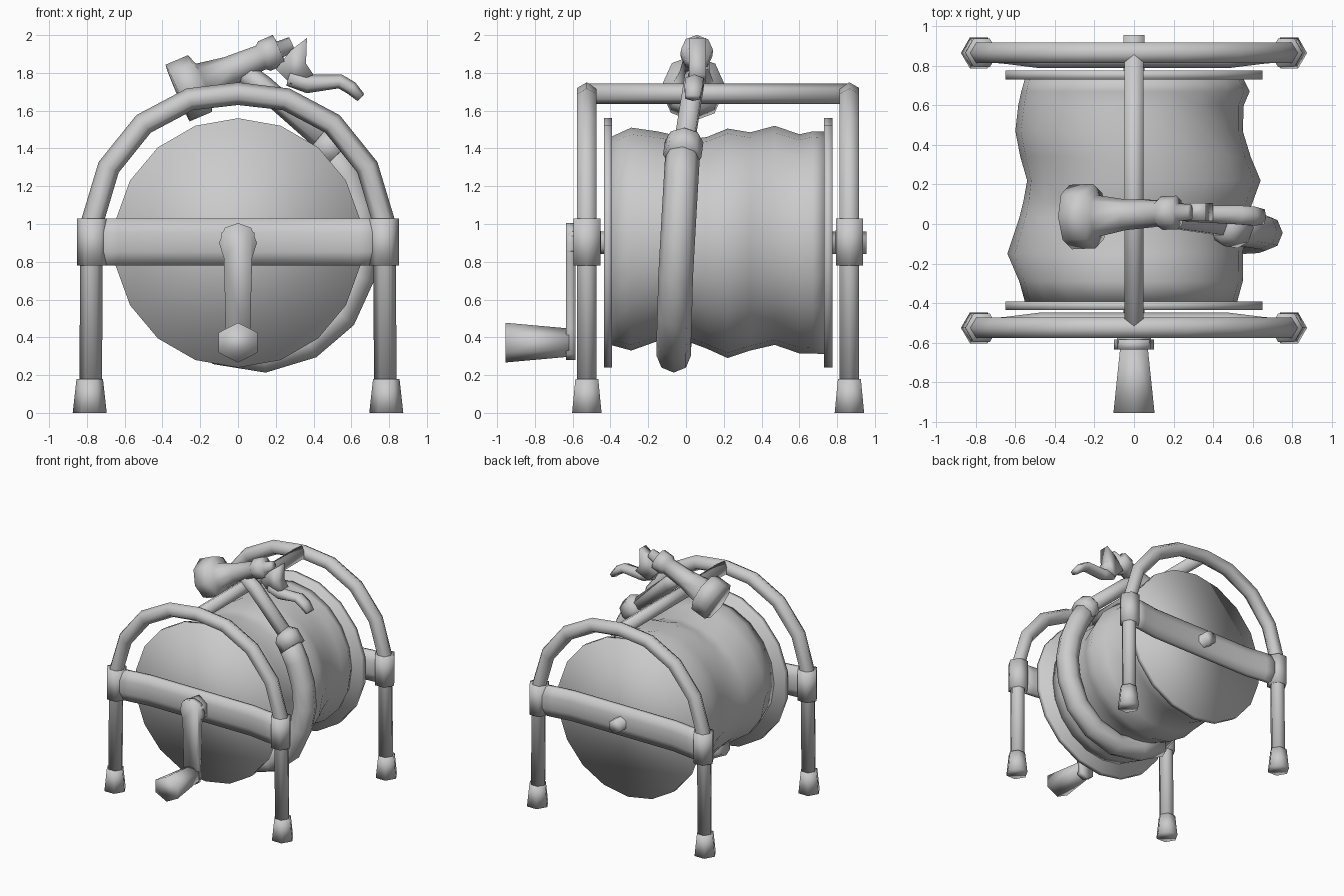
import bpy, bmesh, math
from mathutils import Vector

cube = bpy.data.objects.get("Cube")
if cube:
    bpy.data.objects.remove(cube, do_unlink=True)

grey = bpy.data.materials.new("plain grey")
grey.use_nodes = True
grey.diffuse_color = (0.6, 0.6, 0.6, 1)
grey.node_tree.nodes["Principled BSDF"].inputs["Base Color"].default_value = (0.6, 0.6, 0.6, 1)


def loft(name, rings):
    """Skin a list of point rings, cap both ends and shade smooth."""
    bm = bmesh.new()
    loops = [[bm.verts.new(p) for p in ring] for ring in rings]
    n = len(loops[0])
    for a, b in zip(loops, loops[1:]):
        for i in range(n):
            j = (i + 1) % n
            bm.faces.new((a[i], a[j], b[j], b[i]))
    bm.faces.new(loops[0])
    bm.faces.new(loops[-1])
    bmesh.ops.recalc_face_normals(bm, faces=bm.faces)
    for face in bm.faces:
        face.smooth = True
    mesh = bpy.data.meshes.new(name)
    bm.to_mesh(mesh)
    bm.free()
    mesh.materials.append(grey)
    bpy.context.collection.objects.link(bpy.data.objects.new(name, mesh))


def tube(name, path, radii, side=(0, 1, 0), sides=6, turn=0.0):
    """Sweep a polygon along a path; a radius may be one number or (across, sideways)."""
    pts = [Vector(p) for p in path]
    if not isinstance(radii, list):
        radii = [radii] * len(pts)
    rings = []
    for k, (p, r) in enumerate(zip(pts, radii)):
        before = (p - pts[k - 1]).normalized() if k else Vector()
        after = (pts[k + 1] - p).normalized() if k + 1 < len(pts) else Vector()
        t = (before + after).normalized()
        u = t.cross(Vector(side)).normalized()
        v = u.cross(t)
        ru, rv = r if isinstance(r, tuple) else (r, r)
        steps = [math.tau * (i + turn) / sides for i in range(sides)]
        rings.append([p + u * ru * math.cos(a) + v * rv * math.sin(a) for a in steps])
    loft(name, rings)


HUB = 0.9
# Half of the arched frame, from foot to crown, as (x, z)
half = [(0.78, 0.12), (0.775, 1.0), (0.685, 1.3), (0.5, 1.53), (0.255, 1.66)]
arch = [(-x, z) for x, z in half] + [(0, 1.69)] + half[::-1]

# End frames with feet, collars and cross bars that step in toward the drum
for end, y, inward in (("front", -0.525, 1), ("back", 0.865, -1)):
    tube(end + "_arch", [(x, y, z) for x, z in arch], 0.06)
    for label, s in (("left", 1), ("right", -1)):
        tube(f"{end}_{label}_foot", [(s * 0.785, y, 0), (s * 0.785, y, 0.18)], [0.09, 0.07])
        tube(f"{end}_{label}_collar", [(s * 0.77, y, 0.78), (s * 0.77, y, 1.03)], 0.083)
    bar = [(0.75, 0.05, 0), (0.64, 0.05, 0.01), (0.48, 0.047, 0.033)]
    bar = [(-x, d, o) for x, d, o in bar] + bar[::-1]
    tube(end + "_cross_bar", [(x, y + inward * o, 0.905) for x, d, o in bar],
         [(0.134, d) for x, d, o in bar], sides=8, turn=0.5)

# Top rail and axle
tube("top_rail", [(0, -0.525, 1.69), (0, 0.865, 1.69)], 0.055, side=(1, 0, 0))
tube("axle", [(0, -0.6, HUB), (0, 0.955, HUB)], 0.06, side=(1, 0, 0))

# Drum end discs
for end, y in (("front", -0.413), ("back", 0.753)):
    tube(end + "_disc", [(0, y - 0.022, HUB), (0, y + 0.022, HUB)], 0.66, side=(1, 0, 0), sides=18)

# Wound hose: y, then radius toward left, top, right and bottom
wound = [
    (-0.4, 0.52, 0.56, 0.55, 0.54), (-0.29, 0.55, 0.61, 0.58, 0.57),
    (-0.15, 0.55, 0.59, 0.64, 0.52), (0.03, 0.57, 0.55, 0.58, 0.53),
    (0.11, 0.6, 0.56, 0.56, 0.56), (0.22, 0.64, 0.605, 0.54, 0.61),
    (0.34, 0.59, 0.585, 0.575, 0.57), (0.47, 0.55, 0.62, 0.6, 0.54),
    (0.6, 0.555, 0.575, 0.585, 0.585), (0.67, 0.585, 0.59, 0.57, 0.585),
    (0.74, 0.55, 0.59, 0.55, 0.59)]
rings = []
for y, *reach in wound:
    ring = []
    for i in range(20):
        q, f = divmod(i / 5, 1)
        f = f * f * (3 - 2 * f)
        r = reach[int(q)] * (1 - f) + reach[(int(q) + 1) % 4] * f
        a = math.tau * i / 20
        ring.append((r * math.cos(a), y, HUB + r * math.sin(a)))
    rings.append(ring)
loft("wound_hose", rings)

# Crank: hub, flat arm extruded in y, and grip
tube("crank_hub", [(0, -0.63, 0.905), (0, -0.52, 0.905)], 0.1, side=(1, 0, 0))
outline = [(0.07, 0.98), (0.1, 0.9), (0.075, 0.82), (0.065, 0.45), (0.06, 0.31)]
outline = [(0, 1.005)] + outline + [(0, 0.28)] + [(-x, z) for x, z in outline[::-1]]
loft("crank_arm", [[(x, y, z) for x, z in outline] for y in (-0.635, -0.585)])
tube("crank_grip", [(0, -0.955, 0.372), (0, -0.62, 0.372)],
     [(0.105, 0.12), (0.075, 0.08)], side=(1, 0, 0))

# Loose hose running under the drum, its ferrule and the thin lead to the nozzle
loose = [(0.47, -0.015, 1.42), (0.57, -0.025, 1.25), (0.635, -0.035, 1.08), (0.66, -0.045, 0.9),
         (0.63, -0.055, 0.72), (0.54, -0.06, 0.52), (0.37, -0.065, 0.375),
         (0.14, -0.065, 0.305), (-0.1, -0.065, 0.345), (-0.3, -0.05, 0.45)]
tube("loose_hose", loose, 0.092, sides=8)
tube("hose_ferrule", [(0.43, -0.01, 1.46), (0.46, -0.01, 1.435), (0.53, -0.02, 1.36)],
     [0.065, 0.102, 0.102], sides=8)
tube("hose_lead", [(0.04, 0.045, 1.8), (0.13, 0.04, 1.73), (0.48, -0.01, 1.42)],
     [0.055, 0.06, 0.06])

# Nozzle body: stations measured along its tilted axis
base, axis = Vector((-0.32, 0.035, 1.693)), Vector((0.925, 0.04, 0.395)).normalized()
stations = [(0, 0.163), (0.13, 0.163), (0.15, 0.105), (0.3, 0.078), (0.48, 0.068),
            (0.5, 0.085), (0.585, 0.085), (0.59, 0.045), (0.66, 0.04)]
tube("nozzle_body", [base + axis * d for d, r in stations], [r for d, r in stations], sides=8)

# Trigger guard fin and squeeze lever
fin = [(0.2, 1.82), (0.28, 1.92), (0.365, 1.985), (0.36, 1.85), (0.4, 1.79), (0.28, 1.74)]
loft("nozzle_fin", [[(x, y, z) for x, z in fin] for y in (0.015, 0.105)])
tube("squeeze_lever", [(0.27, 0.055, 1.775), (0.37, 0.05, 1.742), (0.54, 0.045, 1.755),
                       (0.6, 0.04, 1.72), (0.65, 0.035, 1.67)],
     [(0.045, 0.05), (0.05, 0.05), (0.038, 0.055), (0.036, 0.055), (0.026, 0.045)])
